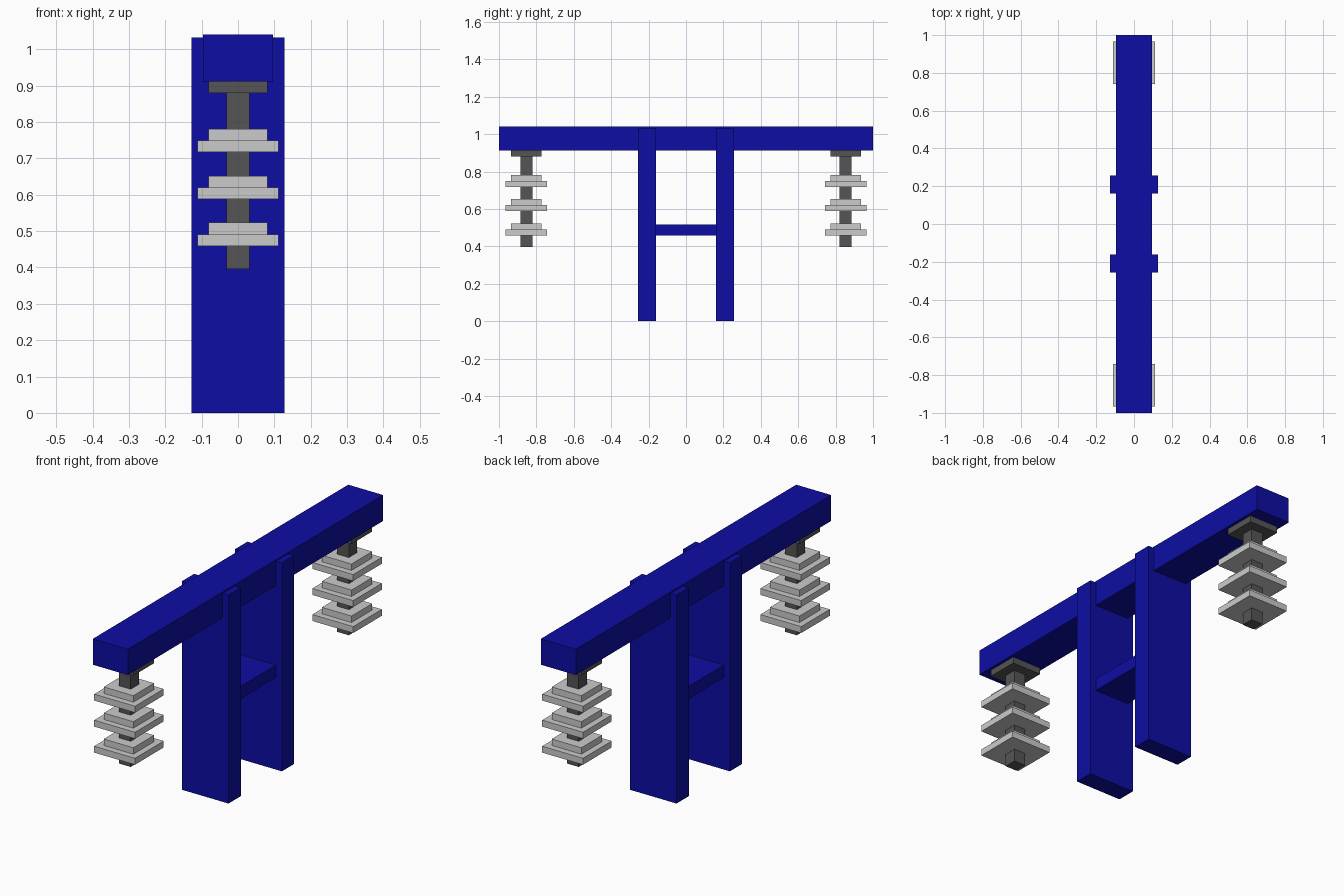
import bpy

cube = bpy.data.objects.get("Cube")
if cube:
    bpy.data.objects.remove(cube, do_unlink=True)


def material(name, color):
    mat = bpy.data.materials.new(name)
    mat.use_nodes = True
    mat.diffuse_color = color
    mat.node_tree.nodes["Principled BSDF"].inputs["Base Color"].default_value = color
    return mat


blue = material("deep blue paint", (0.004, 0.004, 0.37, 1))
light_grey = material("light grey ceramic", (0.6, 0.6, 0.6, 1))
dark_grey = material("dark grey metal", (0.09, 0.09, 0.09, 1))


def box(name, mat, half_x, half_y, bottom, top, y=0):
    """Upright box centred on x = 0, given half widths and a height range."""
    bpy.ops.mesh.primitive_cube_add(size=2, location=(0, y, (bottom + top) / 2))
    obj = bpy.context.object
    obj.name = name
    obj.scale = (half_x, half_y, (top - bottom) / 2)
    bpy.ops.object.transform_apply(location=False, rotation=False, scale=True)
    obj.data.materials.append(mat)
    return obj


# Frame: long beam and the brace between the posts
BEAM_BOTTOM = 0.912
box("cross_beam", blue, 0.096, 1.0, BEAM_BOTTOM, 1.04)
box("brace", blue, 0.096, 0.161, 0.457, 0.518)

for side, end in ((-1, "front"), (1, "back")):
    # Flat post
    box(f"{end}_post", blue, 0.128, 0.048, 0, 1.033, side * 0.209)

    # Hanging insulator: mount, core rod and stepped plates
    y = side * 0.854
    plate = 0.032
    box(f"{end}_insulator_mount", dark_grey, 0.081, 0.081, BEAM_BOTTOM - plate, BEAM_BOTTOM, y)
    box(f"{end}_insulator_rod", dark_grey, 0.032, 0.032, 0.396, BEAM_BOTTOM - plate, y)
    for i in range(3):
        z = 0.459 + i * 0.129
        box(f"{end}_wide_plate_{i + 1}", light_grey, 0.112, 0.112, z, z + plate, y)
        box(f"{end}_narrow_plate_{i + 1}", light_grey, 0.081, 0.081, z + plate, z + 2 * plate, y)
